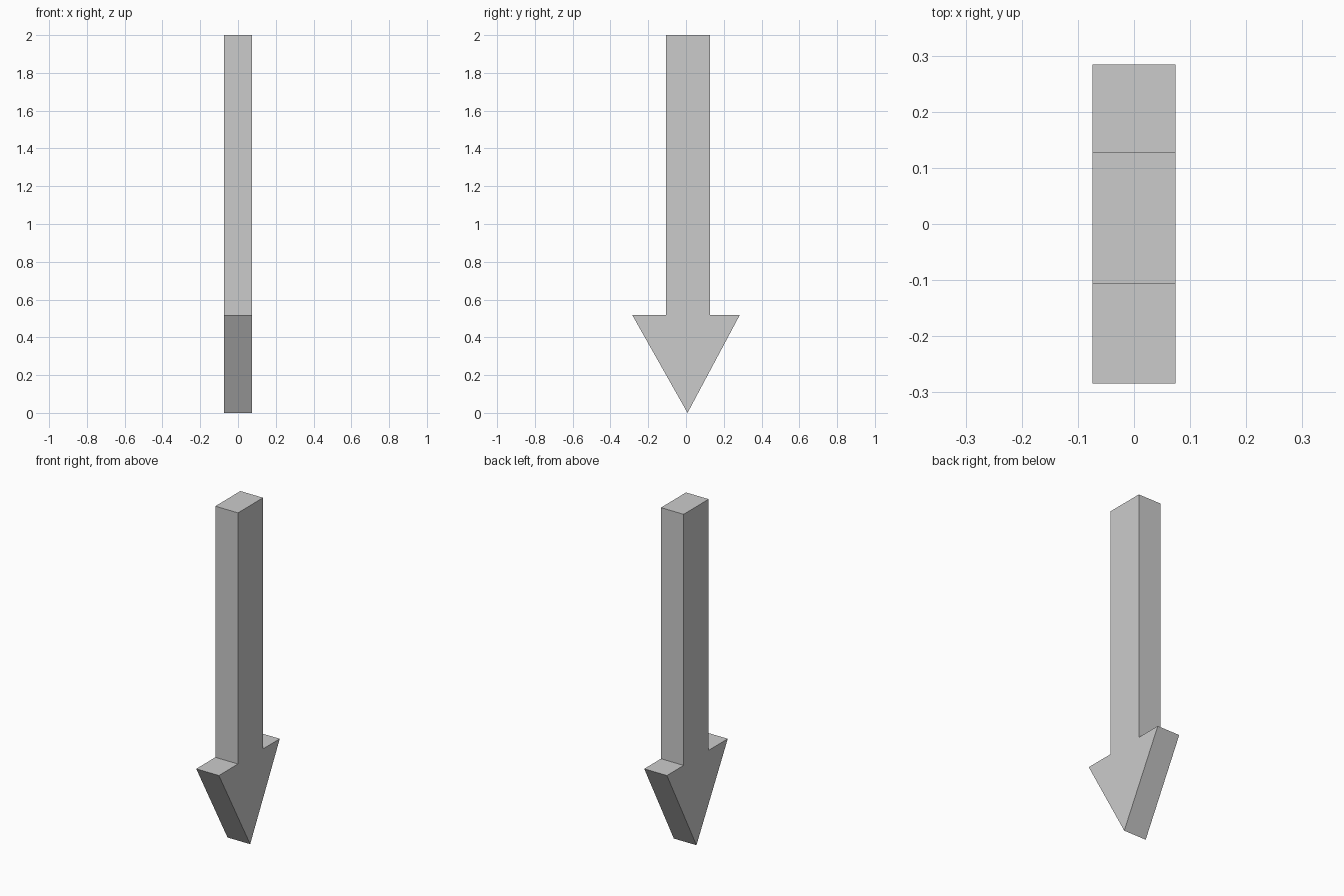
import bpy, bmesh

if "Cube" in bpy.data.objects:
    bpy.data.objects.remove(bpy.data.objects["Cube"])

HALF_THICK = 0.074

# Arrow outline in the y-z plane: shaft, shoulders and tip
outline = [(-0.106, 2.0), (-0.106, 0.517), (-0.284, 0.517), (0.008, 0.0),
           (0.284, 0.517), (0.128, 0.517), (0.128, 2.0)]

# Extrude the outline across x
bm = bmesh.new()
face = bm.faces.new([bm.verts.new((-HALF_THICK, y, z)) for y, z in outline])
side = bmesh.ops.extrude_face_region(bm, geom=[face])
moved = [v for v in side["geom"] if isinstance(v, bmesh.types.BMVert)]
bmesh.ops.translate(bm, verts=moved, vec=(2 * HALF_THICK, 0, 0))
bmesh.ops.recalc_face_normals(bm, faces=bm.faces)

mesh = bpy.data.meshes.new("arrow")
bm.to_mesh(mesh)
bm.free()
bpy.context.collection.objects.link(bpy.data.objects.new("arrow", mesh))
